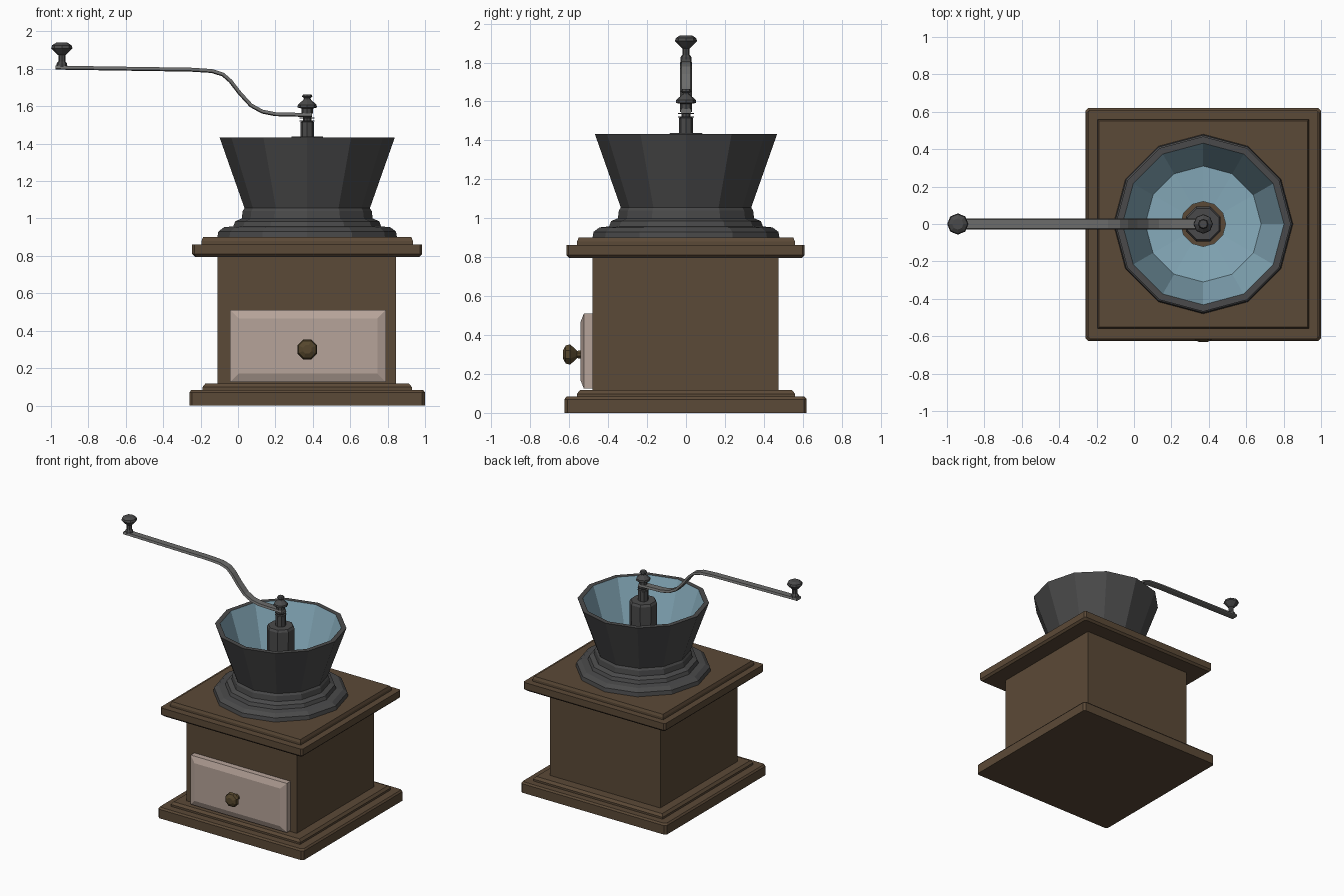
import bpy, bmesh, math
from mathutils import Vector, Matrix

if "Cube" in bpy.data.objects:
    bpy.data.objects.remove(bpy.data.objects["Cube"])

CX = 0.37  # vertical axis of the grinder


def material(name, rgb):
    m = bpy.data.materials.new(name)
    m.diffuse_color = (*rgb, 1)
    m.use_nodes = True
    m.node_tree.nodes["Principled BSDF"].inputs["Base Color"].default_value = m.diffuse_color
    return m


WOOD = material("walnut wood", (0.105, 0.067, 0.038))
DRAWER = material("pale drawer wood", (0.47, 0.37, 0.32))
KNOB = material("aged brass", (0.092, 0.062, 0.026))
IRON = material("dark cast iron", (0.068, 0.068, 0.069))
STEEL = material("handle steel", (0.15, 0.15, 0.147))
BLUE = material("pale blue enamel", (0.24, 0.41, 0.50))


def finish(name, bm, *mats):
    bmesh.ops.recalc_face_normals(bm, faces=bm.faces)
    me = bpy.data.meshes.new(name)
    bm.to_mesh(me)
    bm.free()
    for m in mats:
        me.materials.append(m)
    ob = bpy.data.objects.new(name, me)
    bpy.context.collection.objects.link(ob)
    return ob


def bridge(bm, rings, closed=False):
    """Skin a list of equal vertex rings, capping the ends unless closed."""
    strips = []
    pairs = list(zip(rings, rings[1:] + rings[:1]))
    for a, b in pairs if closed else pairs[:-1]:
        n = len(a)
        strips.append([bm.faces.new((a[i], a[(i + 1) % n], b[(i + 1) % n], b[i]))
                       for i in range(n)])
    if not closed:
        bm.faces.new(rings[0])
        bm.faces.new(rings[-1])
    return strips


def lathe(name, profile, sides, mat, matrix, phase=0.0):
    """Solid of revolution from (radius, height) points."""
    bm = bmesh.new()
    rings = [[bm.verts.new(matrix @ Vector((r * math.cos(a), r * math.sin(a), z)))
              for a in (phase + math.tau * i / sides for i in range(sides))]
             for r, z in profile]
    bridge(bm, rings)
    return finish(name, bm, mat)


def slab(name, x0, x1, y0, y1, layers, mat, corner=0.0):
    """Box stack: layers are (z, inset); corner chamfers the upright edges."""
    bm = bmesh.new()
    rings = []
    for z, d in layers:
        a, b, c, e, k = x0 + d, x1 - d, y0 + d, y1 - d, corner
        if k:
            pts = [(a + k, c), (b - k, c), (b, c + k), (b, e - k),
                   (b - k, e), (a + k, e), (a, e - k), (a, c + k)]
        else:
            pts = [(a, c), (b, c), (b, e), (a, e)]
        rings.append([bm.verts.new((x, y, z)) for x, y in pts])
    bridge(bm, rings)
    return finish(name, bm, mat)


# Wooden case
slab("base_plinth", -0.26, 1.0, -0.625, 0.62,
     [(0.0, 0.0), (0.07, 0.0), (0.083, 0.01)], WOOD, 0.015)
slab("base_moulding", -0.19, 0.93, -0.56, 0.56,
     [(0.08, 0.0), (0.098, 0.0), (0.117, 0.015)], WOOD)
slab("case_body", -0.11, 0.845, -0.48, 0.475, [(0.11, 0), (0.80, 0)], WOOD)
slab("top_board", -0.245, 0.985, -0.615, 0.61,
     [(0.795, 0.015), (0.81, 0.0), (0.862, 0.0)], WOOD, 0.012)
slab("top_moulding", -0.195, 0.935, -0.56, 0.56,
     [(0.86, 0.0), (0.88, 0.0), (0.9, 0.008)], WOOD)

# Drawer with bevelled front edge
bm = bmesh.new()
rings = []
for y, d in [(-0.475, 0.0), (-0.525, 0.0), (-0.543, 0.045)]:
    rings.append([bm.verts.new((x, y, z)) for x, z in
                  [(-0.042 + d, 0.125 + d), (0.79 - d, 0.125 + d),
                   (0.79 - d, 0.51 - d), (-0.042 + d, 0.51 - d)]])
bridge(bm, rings)
finish("drawer_front", bm, DRAWER)

# Drawer knob, turned about an axis pointing to the front
face_front = Matrix.Translation((CX, -0.535, 0.30)) @ Matrix.Rotation(math.pi / 2, 4, "X")
lathe("drawer_knob", [(0.025, 0), (0.02, 0.025), (0.057, 0.06), (0.05, 0.083), (0.025, 0.096)],
      8, KNOB, face_front, math.pi / 8)

# Hopper: stepped foot, flared wall, hollow blue bowl with an open centre
profile = [(0.12, 0.9), (0.48, 0.9), (0.475, 0.93), (0.445, 0.953), (0.395, 0.958),
           (0.385, 0.985), (0.35, 1.0), (0.345, 1.04), (0.335, 1.055),
           (0.468, 1.432), (0.432, 1.432), (0.31, 1.065), (0.12, 1.05)]
bm = bmesh.new()
N = 12
rings = [[bm.verts.new((CX + r * math.cos(math.tau * i / N), r * math.sin(math.tau * i / N), z))
          for i in range(N)] for r, z in profile]
strips = bridge(bm, rings, closed=True)
for strip in strips[10:12]:
    for f in strip:
        f.material_index = 1
finish("hopper", bm, IRON, BLUE)

# Centre column, shaft and washers
axis = Matrix.Translation((CX, 0, 0))
lathe("centre_column", [(0.095, 0.895), (0.1, 1.42), (0.09, 1.437)], 8, IRON, axis, math.pi / 8)
lathe("shaft", [(0.037, 1.43), (0.037, 1.515), (0.022, 1.52), (0.022, 1.6)], 8, IRON, axis)
for i, z in enumerate((1.518, 1.535)):
    lathe(f"washer_{i + 1}", [(0.04, z), (0.04, z + 0.006)], 8, IRON, axis)
lathe("top_nut", [(0.03, 1.562), (0.03, 1.588), (0.052, 1.593), (0.05, 1.608), (0.02, 1.635),
                  (0.018, 1.643), (0.028, 1.652), (0.022, 1.664)], 8, IRON, axis)

# Crank handle: flat bar swept along an S-shaped path
path = [(0.395, 1.553), (0.20, 1.558), (0.13, 1.572), (0.07, 1.605), (0.01, 1.67),
        (-0.04, 1.735), (-0.08, 1.77), (-0.14, 1.789), (-0.25, 1.796), (-0.976, 1.807)]
section = [(-0.03, -0.006), (-0.022, -0.011), (0.022, -0.011),
           (0.03, -0.006), (0.024, 0.01), (-0.024, 0.01)]
bm = bmesh.new()
rings = []
for i, (x, z) in enumerate(path):
    a, b = path[max(i - 1, 0)], path[min(i + 1, len(path) - 1)]
    t = Vector((b[0] - a[0], b[1] - a[1])).normalized()
    up = Vector((t.y, -t.x))
    rings.append([bm.verts.new((x + up.x * h, w, z + up.y * h)) for w, h in section])
bridge(bm, rings)
finish("crank_handle", bm, STEEL)

# Handle grip
lathe("grip_knob", [(0.03, 1.81), (0.028, 1.828), (0.019, 1.84), (0.019, 1.873), (0.03, 1.882),
                    (0.057, 1.91), (0.052, 1.926), (0.03, 1.94)],
      8, IRON, Matrix.Translation((-0.942, 0, 0)))
